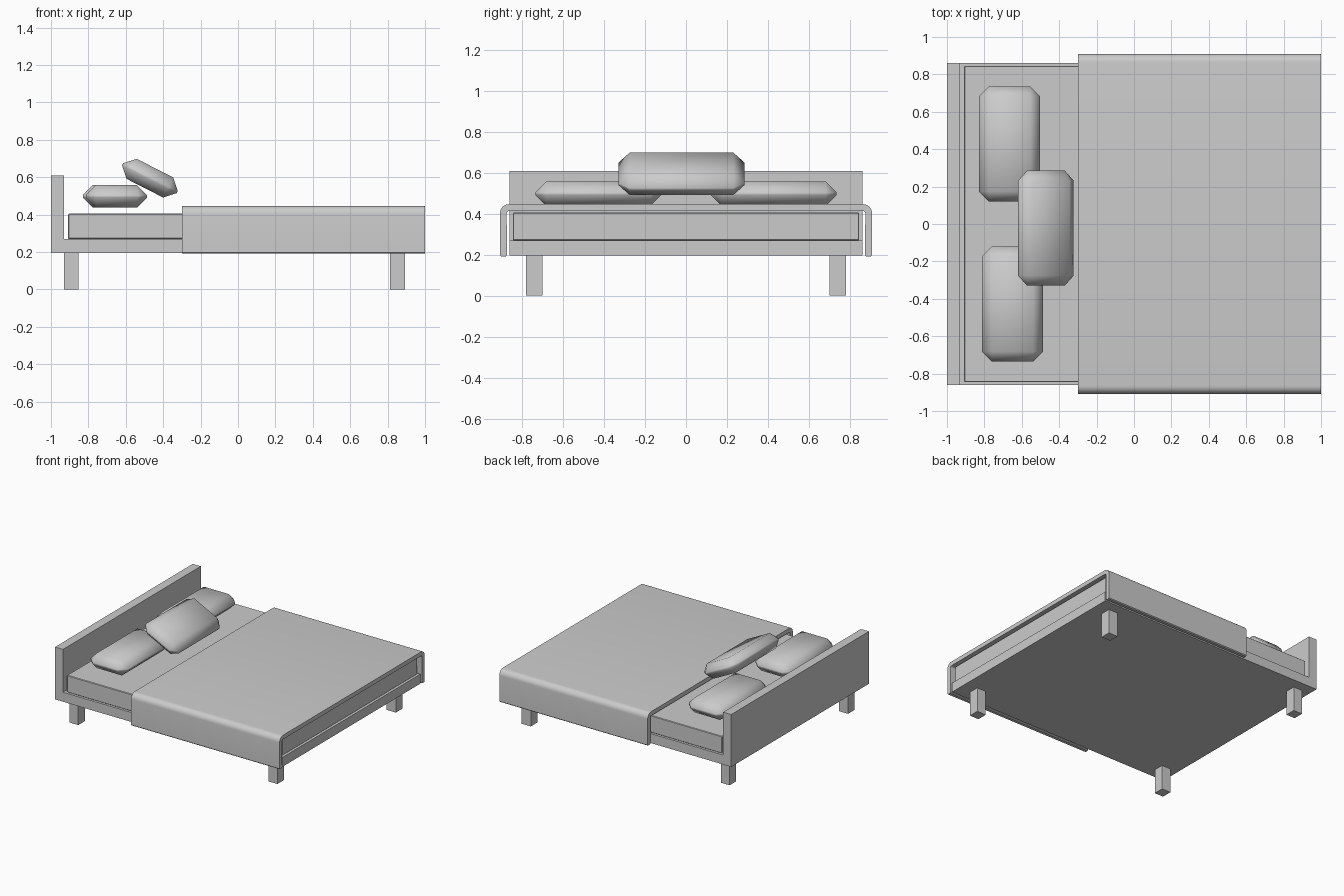
import bpy, bmesh
from math import sin, cos, pi, radians
from mathutils import Vector

if "Cube" in bpy.data.objects:
    bpy.data.objects.remove(bpy.data.objects["Cube"])


def finish(bm, name):
    bmesh.ops.recalc_face_normals(bm, faces=bm.faces[:])
    me = bpy.data.meshes.new(name)
    bm.to_mesh(me)
    bm.free()
    ob = bpy.data.objects.new(name, me)
    bpy.context.collection.objects.link(ob)
    return ob


def extrude(name, points, offset):
    bm = bmesh.new()
    face = bm.faces.new([bm.verts.new(p) for p in points])
    ext = bmesh.ops.extrude_face_region(bm, geom=[face], use_keep_orig=True)
    verts = [g for g in ext["geom"] if isinstance(g, bmesh.types.BMVert)]
    bmesh.ops.translate(bm, verts=verts, vec=offset)
    return finish(bm, name)


def box(name, lo, hi, bevel=0):
    lo, hi = Vector(lo), Vector(hi)
    bm = bmesh.new()
    bmesh.ops.create_cube(bm, size=1)
    for v in bm.verts:
        v.co = (lo + hi) / 2 + v.co * (hi - lo)
    if bevel:
        bmesh.ops.bevel(bm, geom=bm.edges[:], offset=bevel, segments=1,
                        profile=0.5, affect='EDGES')
    return finish(bm, name)


def smooth(ob, angle):
    bpy.ops.object.select_all(action='DESELECT')
    ob.select_set(True)
    bpy.context.view_layer.objects.active = ob
    bpy.ops.object.shade_smooth_by_angle(angle=radians(angle))


# L-shaped frame: base and headboard in one piece
W = 0.862
profile = [(-1, 0.195), (0.995, 0.195), (0.995, 0.27), (-0.93, 0.27),
           (-0.93, 0.61), (-1, 0.61)]
extrude("bed_frame", [(x, -W, z) for x, z in profile], (0, 2 * W, 0))

# Mattress
box("mattress", (-0.908, -0.846, 0.27), (0.978, 0.846, 0.405), 0.004)

# Legs
for x0, x1, end in ((-0.93, -0.853, "head"), (0.813, 0.893, "foot")):
    for s, side in ((-1, "right"), (1, "left")):
        ys = sorted((s * 0.70, s * 0.782))
        box(f"{end}_leg_{side}", (x0, ys[0], 0), (x1, ys[1], 0.196))


# Blanket: folded strip with rounded shoulders and hems
def arc(cy, cz, r, a0, a1, n):
    return [(cy + r * cos(a0 + (a1 - a0) * i / n),
             cz + r * sin(a0 + (a1 - a0) * i / n)) for i in range(n + 1)]


Y, T, TOP, BOTTOM = 0.909, 0.035, 0.447, 0.192
half = (arc(Y - 0.045, TOP - 0.045, 0.012, pi / 2, 0, 4)
        + arc(Y - T / 2, BOTTOM + 0.006, T / 2, -pi, 0, 1)
        + arc(Y - 0.045, TOP - 0.045, 0.045, 0, pi / 2, 6))
# small chamfer on the hem
half[5:7] = [(Y - T, BOTTOM + 0.006), (Y - T + 0.006, BOTTOM),
             (Y - 0.006, BOTTOM), (Y, BOTTOM + 0.006)]
loop = half + [(-y, z) for y, z in reversed(half)]
blanket = extrude("blanket", [(-0.3, y, z) for y, z in loop], (1.3, 0, 0))
smooth(blanket, 35)

# Pillows: two lying flat, one tilted on top
for name, loc, tilt in (("pillow_left", (-0.666, 0.428, 0.498), 0),
                        ("pillow_right", (-0.65, -0.428, 0.498), 0),
                        ("cushion", (-0.471, -0.022, 0.595), 27)):
    p = box(name, (-0.164, -0.3075, -0.06), (0.164, 0.3075, 0.06), 0.054)
    p.location = loc
    p.rotation_euler.y = radians(tilt)
    smooth(p, 60)
